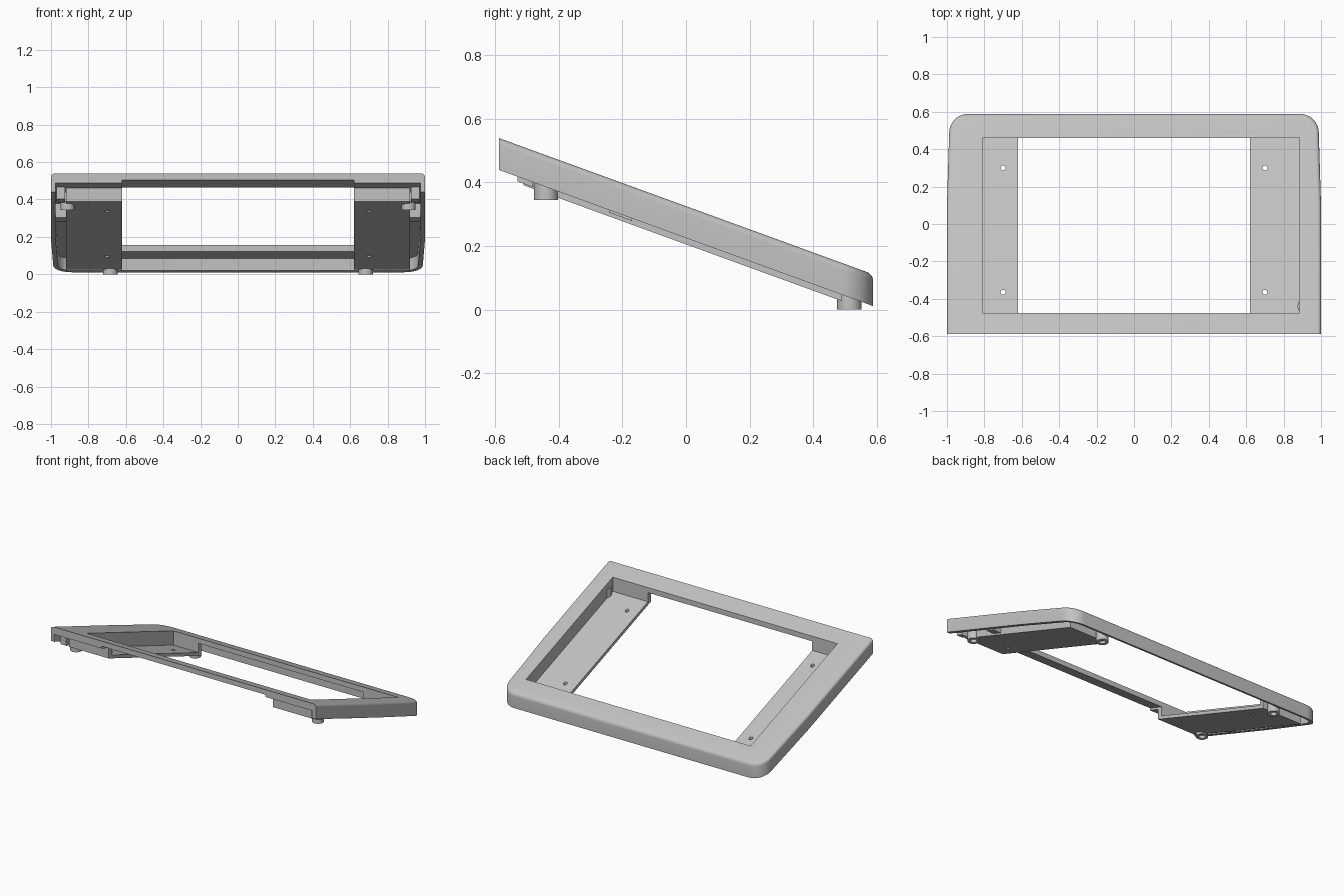
import bpy
import bmesh
from math import sin, cos, pi, radians, tan
from mathutils import Matrix

default = bpy.data.objects.get("Cube")
if default:
    bpy.data.objects.remove(default, do_unlink=True)

grey = bpy.data.materials.new("light grey plastic")
grey.use_nodes = True
colour = (0.54, 0.54, 0.54, 1)
grey.diffuse_color = colour
grey.node_tree.nodes["Principled BSDF"].inputs["Base Color"].default_value = colour

# Parts are laid out flat with the top at height 0, then sheared to the slope
SLOPE = Matrix.Identity(4)
SLOPE[2][1] = -tan(radians(20))
SLOPE[2][3] = 0.325
HALF_Y = 0.588
SKIN = -0.035
RIM = -0.1


def finish(name, bm, matrix=SLOPE):
    bmesh.ops.recalc_face_normals(bm, faces=bm.faces)
    mesh = bpy.data.meshes.new(name)
    bm.to_mesh(mesh)
    bm.free()
    mesh.transform(matrix)
    mesh.materials.append(grey)
    obj = bpy.data.objects.new(name, mesh)
    bpy.context.collection.objects.link(obj)
    return obj


def loft(name, rings, matrix=SLOPE):
    bm = bmesh.new()
    loops = [[bm.verts.new(p) for p in ring] for ring in rings]
    n = len(loops[0])
    for a, b in zip(loops, loops[1:]):
        for i in range(n):
            j = (i + 1) % n
            bm.faces.new((a[i], a[j], b[j], b[i]))
    bm.faces.new(loops[0])
    bm.faces.new(loops[-1])
    return finish(name, bm, matrix)


def box(name, x, y, h):
    rings = [[(x[0], y[0], z), (x[1], y[0], z), (x[1], y[1], z), (x[0], y[1], z)] for z in h]
    return loft(name, rings)


def cylinder(name, x, y, r, h, matrix=SLOPE, sides=32):
    rings = [[(x + r * cos(2 * pi * i / sides), y + r * sin(2 * pi * i / sides), z)
              for i in range(sides)] for z in h]
    return loft(name, rings, matrix)


def cut(obj, cutters):
    for c in cutters:
        mod = obj.modifiers.new("cut", 'BOOLEAN')
        mod.operation = 'DIFFERENCE'
        mod.solver = 'EXACT'
        mod.object = c
    bpy.context.view_layer.update()
    done = obj.evaluated_get(bpy.context.evaluated_depsgraph_get())
    mesh = bpy.data.meshes.new_from_object(done)
    obj.modifiers.clear()
    obj.data = mesh
    for c in cutters:
        bpy.data.objects.remove(c, do_unlink=True)


def outline(inset, h, front=-HALF_Y):
    # Straight front, slightly tapering sides, rounded back corners
    r = 0.1
    right = [(1 - inset, front), (1 - inset, 0.1)]
    for i in range(13):
        a = i * pi / 24
        right.append((0.888 + (r - inset) * cos(a), HALF_Y - r + (r - inset) * sin(a)))
    pts = right + [(-x, y) for x, y in reversed(right)]
    return [(x, y, h) for x, y in pts]


# Frame: hollow shell, open at the front, with the off-centre window
FILLET = 0.02
rings = [outline(0, RIM)]
for i in range(7):
    a = i * pi / 12
    rings.append(outline(FILLET * (1 - cos(a)), FILLET * (sin(a) - 1)))
frame = loft("frame", rings)
cavity = loft("cavity_cutter", [outline(0.025, z, -0.65) for z in (-0.15, SKIN)])
window = box("window_cutter", (-0.81, 0.885), (-0.475, 0.46), (-0.2, 0.05))
cut(frame, [cavity, window])

for side, label, wall in ((1, "left", 0.885), (-1, "right", 0.81)):
    def span(a, b):
        return sorted((side * a, side * b))

    # Tray: sunken floor with walls and two screw holes
    tray = box(label + "_tray", span(0.62, 0.92), (-0.51, 0.49), (-0.12, SKIN))
    pocket = box("pocket_cutter", span(0.55, wall), (-0.475, 0.46), (-0.097, 0.05))
    holes = [cylinder("hole_cutter", side * 0.7, y, 0.013, (-0.2, 0), sides=16)
             for y in (-0.365, 0.3)]
    cut(tray, [pocket] + holes)

    # Thicker front ledge beside the open middle, and underside tabs
    box(label + "_front_ledge", span(0.62, 0.975), (-HALF_Y, -0.51), (-0.05, SKIN))
    box(label + "_front_tab", span(0.925, 0.97), (-0.53, -0.48), (-0.115, SKIN))
    box(label + "_side_tab", span(0.92, 0.975), (-0.24, -0.17), (-0.108, SKIN))

    # Level-bottomed feet with hollow centres
    for name, x, y, h in (("front", 0.912, -0.44, (0.345, 0.44)),
                          ("back", 0.683, 0.513, (0, 0.1))):
        flat = Matrix.Identity(4)
        foot = cylinder(f"{label}_{name}_foot", side * x, y, 0.038, h, flat)
        bore = cylinder("bore_cutter", side * x, y, 0.02, (h[0] - 0.1, h[0] + 0.02), flat)
        cut(foot, [bore])

# Smooth the curved surfaces, keep hard edges crisp
bpy.ops.object.select_all(action='DESELECT')
for obj in bpy.context.collection.objects:
    if obj.type == 'MESH' and grey.name in obj.data.materials:
        obj.select_set(True)
        bpy.context.view_layer.objects.active = obj
bpy.ops.object.shade_smooth_by_angle(angle=radians(30))
